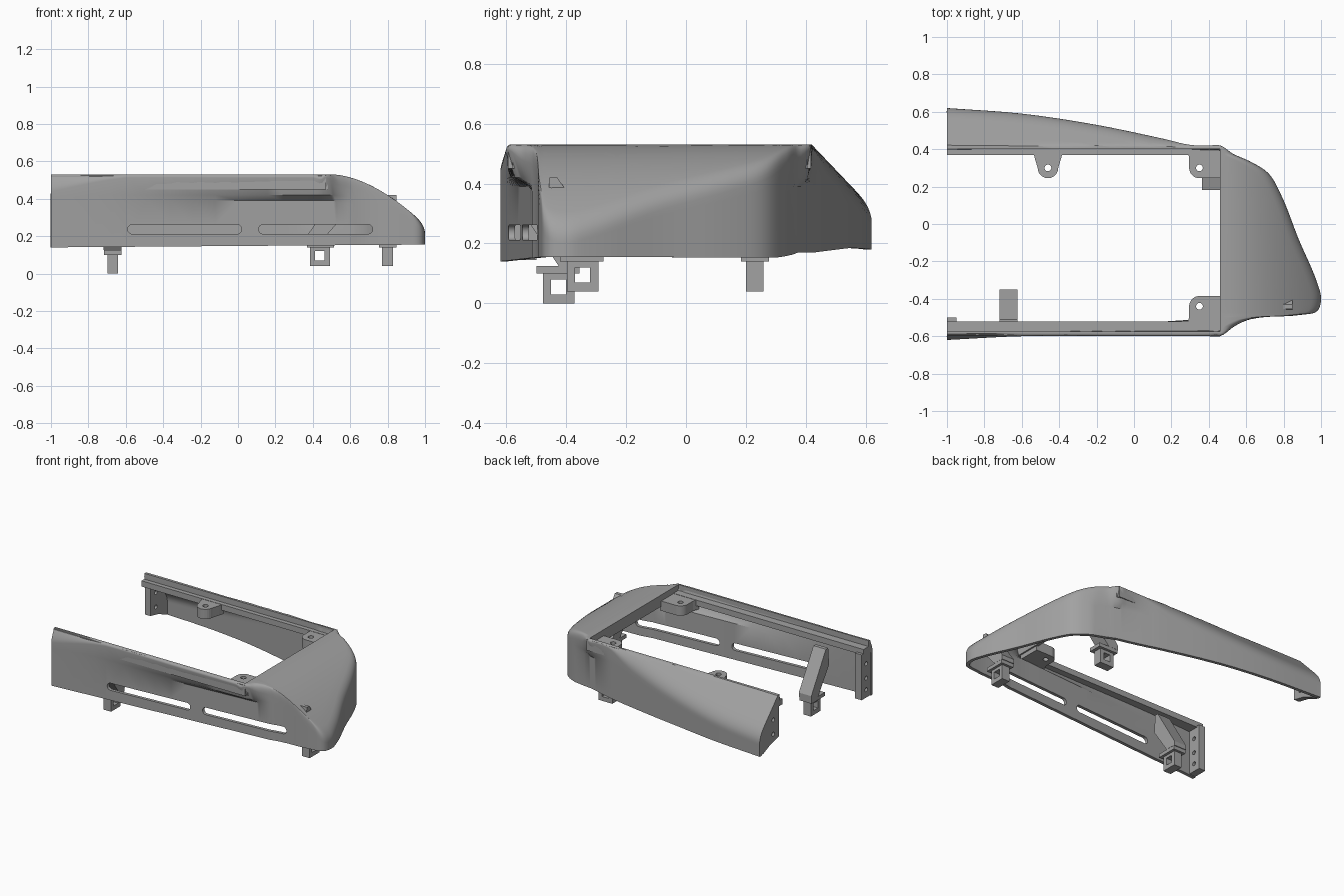
import bpy, bmesh, math
from mathutils import Vector
from mathutils.geometry import interpolate_bezier

cube = bpy.data.objects.get("Cube")
if cube:
    bpy.data.objects.remove(cube, do_unlink=True)

grey = bpy.data.materials.new("mid grey plastic")
grey.use_nodes = True
colour = (0.36, 0.36, 0.36, 1)
grey.diffuse_color = colour
grey.node_tree.nodes["Principled BSDF"].inputs["Base Color"].default_value = colour


def add_object(name, bm):
    mesh = bpy.data.meshes.new(name)
    bm.to_mesh(mesh)
    bm.free()
    mesh.materials.append(grey)
    obj = bpy.data.objects.new(name, mesh)
    bpy.context.collection.objects.link(obj)
    return obj


def prism(name, outline, axis, lo, hi):
    """Extrude a 2D outline along an axis from lo to hi."""
    place = {"x": lambda a, b, c: (c, a, b),
             "y": lambda a, b, c: (a, c, b),
             "z": lambda a, b, c: (a, b, c)}[axis]
    bm = bmesh.new()
    face = bm.faces.new([bm.verts.new(place(a, b, lo)) for a, b in outline])
    moved = bmesh.ops.extrude_face_region(bm, geom=[face])["geom"]
    shift = Vector(place(0, 0, hi - lo))
    bmesh.ops.translate(bm, vec=shift, verts=[g for g in moved if isinstance(g, bmesh.types.BMVert)])
    bmesh.ops.recalc_face_normals(bm, faces=bm.faces)
    return add_object(name, bm)


def rect(a0, a1, b0, b1):
    return [(a0, b0), (a1, b0), (a1, b1), (a0, b1)]


def arc(cx, cy, r, start, end, steps=12):
    angles = [math.radians(start + (end - start) * k / steps) for k in range(steps + 1)]
    return [(cx + r * math.cos(a), cy + r * math.sin(a)) for a in angles]


def apply(obj, mod):
    bpy.context.view_layer.objects.active = obj
    bpy.ops.object.modifier_apply(modifier=mod.name)


def cut(obj, cutter):
    mod = obj.modifiers.new("cut", "BOOLEAN")
    mod.operation = "DIFFERENCE"
    mod.solver = "EXACT"
    mod.object = cutter
    apply(obj, mod)
    bpy.data.objects.remove(cutter, do_unlink=True)


# Shell rules: roof height, lower wall line and bottom edge
def roof(p):
    hood = 0.53 - 0.27 * (max(0, p.x - 0.5) * 2) ** 1.75
    return min(hood, 0.53 - 1.05 * (p.y - 0.42), 0.53 + 3 * min(0, p.y + 0.6))


def lower_wall(p):
    if p.y > 0:
        return Vector((p.x, min(p.y, 0.42 - 0.27 * (p.x - 0.3))))
    return Vector((p.x, max(p.y, -0.62 + 0.066 * (p.x + 1))))


def bottom(p):
    return 0.14 + 0.0075 * (p.x + 1) + 0.04 * min(1, max(0, (p.y - 0.3) * 4))


def smooth_path(points, steps):
    pts = [Vector(p) for p in points]
    dirs = []
    for k in range(len(pts)):
        a, b, c = pts[max(k - 1, 0)], pts[k], pts[min(k + 1, len(pts) - 1)]
        dirs.append(((b - a).normalized() + (c - b).normalized()).normalized())
    path = [pts[0]]
    for k in range(len(pts) - 1):
        h = (pts[k + 1] - pts[k]).length / 3
        path += interpolate_bezier(pts[k], pts[k] + dirs[k] * h,
                                   pts[k + 1] - dirs[k + 1] * h, pts[k + 1], steps + 1)[1:]
    return [Vector(p[:2]) for p in path]


outline = smooth_path([
    (-1, .62), (-.6, .59), (-.2, .53), (.16, .455), (.3, .423), (.4, .42), (.46, .42),
    (.53, .375), (.62, .335), (.72, .27), (.78, .17), (.88, -.08), (.985, -.33),
    (1, -.4), (.98, -.465), (.9, -.485), (.62, -.51), (.54, -.545), (.46, -.6),
    (.4, -.6), (0, -.6), (-.6, -.6), (-1, -.62)], 5)


def section(p):
    """Points from the bottom edge, up the wall, over the rounded crease to the rim."""
    low, foot, top = lower_wall(p), bottom(p), roof(p)
    rim = Vector((min(p.x, 0.46), min(0.40, max(-0.575, p.y))))
    span = rim - p
    r = min(0.05, span.length * 0.7)
    wall_top = top - r
    knee = min(0.39, foot + 0.7 * (wall_top - foot))
    groove = knee + 0.6 * (min(0.44, wall_top) - knee)
    mid = low.lerp(p, 0.6)
    pts = [low.to_3d() + Vector((0, 0, foot)), low.to_3d() + Vector((0, 0, knee)),
           mid.to_3d() + Vector((0, 0, groove))]
    b = p + span.normalized() * r
    start, corner, end = Vector((*p, wall_top)), Vector((*p, top)), Vector((*b, roof(b)))
    for k in range(7):
        t = k / 6
        pts.append(start.lerp(corner, t).lerp(corner.lerp(end, t), t))
    for k in range(1, 9):
        q = b.lerp(rim, k / 8)
        pts.append(Vector((*q, roof(q))))
    return pts


bm = bmesh.new()
rows = [[bm.verts.new(v) for v in section(p)] for p in outline]
for a, b in zip(rows, rows[1:]):
    for j in range(len(a) - 1):
        bm.faces.new((a[j], a[j + 1], b[j + 1], b[j]))
shell = add_object("outer_shell", bm)
solid = shell.modifiers.new("thickness", "SOLIDIFY")
solid.thickness = 0.022
solid.offset = -1
apply(shell, solid)

# Long side slots in the front wall
for x0, x1 in ((-0.59, 0.02), (0.11, 0.72)):
    r, z = 0.025, 0.237
    capsule = arc(x1 - r, z, r, -90, 90) + arc(x0 + r, z, r, 90, 270)
    cut(shell, prism("slot_cutter", capsule, "y", -0.8, -0.44))
bpy.ops.object.select_all(action="DESELECT")
shell.select_set(True)
bpy.context.view_layer.objects.active = shell
bpy.ops.object.shade_smooth_by_angle(angle=math.radians(35))

# Stepped ledges inside the rim
for name, inner, step, outer in (("back_ledge", .37, .40, .418), ("front_ledge", -.52, -.575, -.595)):
    prism(name, [(inner, .45), (inner, .49), (step, .49), (step, .525), (outer, .525), (outer, .45)],
          "x", -1, 0.47)
prism("hood_lip", rect(.46, .48, .45, .525), "y", -.58, .405)

# End plates with screw holes
back_plate = prism("back_end_plate", [(.41, .5), (.42, .52), (.59, .34), (.61, .28), (.61, .185),
                                      (.58, .185), (.5, .22), (.41, .24)], "x", -1, -.96)
front_plate = prism("front_end_plate", rect(-.61, -.50, .145, .46), "x", -1, -.95)
for plate, y, heights in ((back_plate, .47, (.28, .38)), (front_plate, -.55, (.2, .28, .38))):
    for z in heights:
        cut(plate, prism("hole_cutter", arc(y, z, .014, 0, 345, 23), "x", -1.1, -.9))

# Screw tabs
r = 0.055
tabs = {
    "back_middle_tab": (-.46, .30, arc(-.46, .30, r, 180, 360) + [(-.39, .35), (-.38, .39), (-.54, .39), (-.53, .35)]),
    "back_corner_tab": (.35, .30, arc(.35, .30, r, 180, 270) + [(.47, .245), (.47, .39), (.28, .39), (.295, .36)]),
    "front_corner_tab": (.35, -.44, [(.295, -.5), (.28, -.54), (.47, -.54), (.47, -.385)] + arc(.35, -.44, r, 90, 180)),
}
for name, (x, y, shape) in tabs.items():
    tab = prism(name, shape, "z", .42, .488)
    cut(tab, prism("hole_cutter", arc(x, y, .018, 0, 345, 23), "z", .3, .6))


# Snap clips: square eye, head plate and sloping support arm
def clip(name, along, across, z, axis, sign):
    """along lies in the plane of the eye, across is its thickness direction."""
    def span(lo, hi):
        return along + lo * sign, along + hi * sign
    eye = prism(name + "_eye", rect(*span(-.053, .053), z, z + .11), axis, across - .029, across + .029)
    cut(eye, prism("eye_cutter", rect(*span(-.025, .025), z + .03, z + .08), axis, across - .1, across + .1))
    prism(name + "_head", rect(*span(-.075, .07), z + .1, z + .125), axis, across - .047, across + .047)
    base = z + .125
    arm = [(-.11, .42), (-.085, .42), (.075, base + .03), (.075, base), (0, base), (-.12, .3)]
    prism(name + "_arm", [(along + a * sign, h) for a, h in arm], axis, across - .048, across + .048)


clip("front_left_end_clip", -.425, -.67, 0, "x", 1)
clip("hood_front_clip", -.345, .80, .04, "x", 1)
clip("hood_back_clip", .438, .23, .04, "y", -1)
